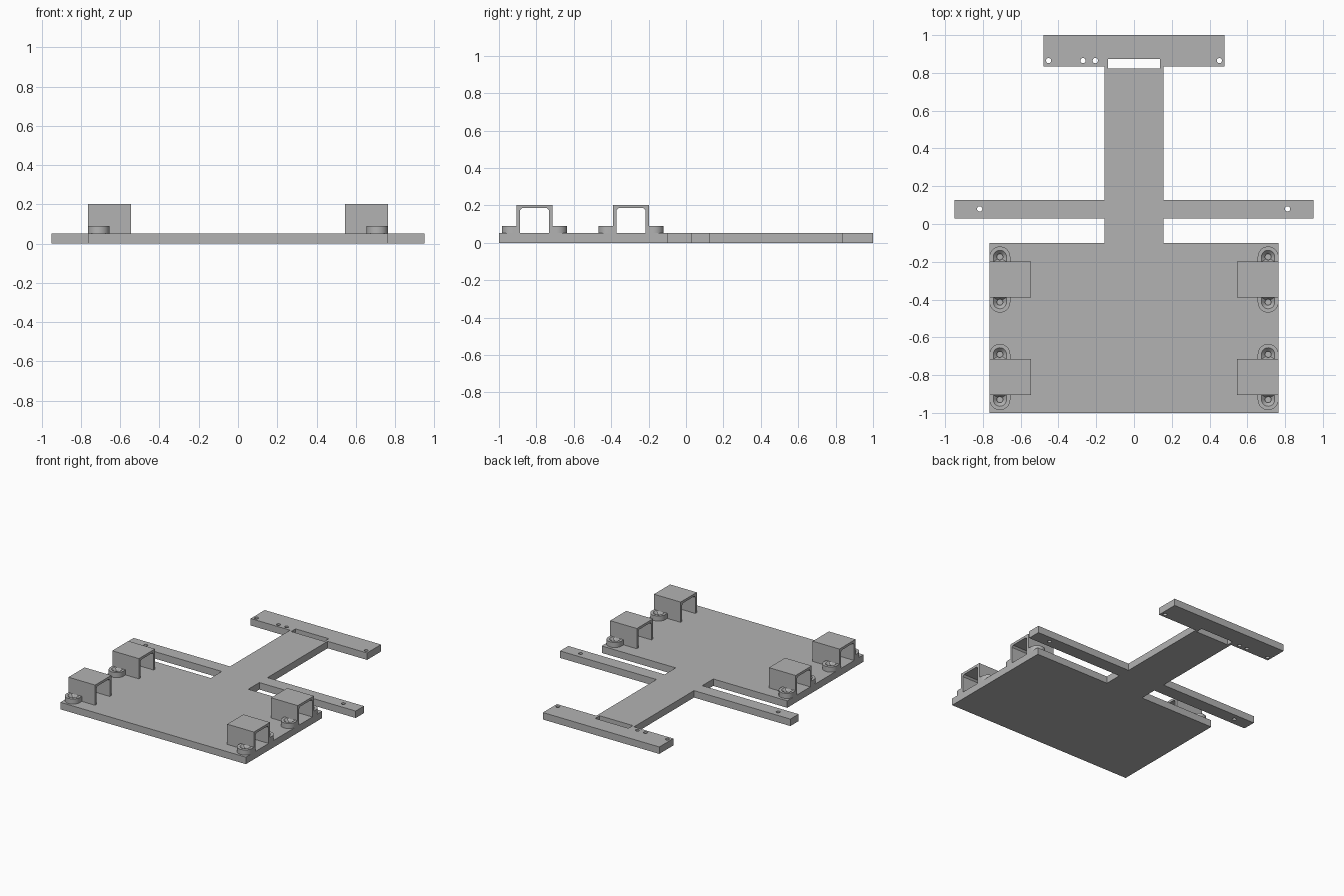
import bpy
import bmesh
from math import sin, cos, pi, radians

cube = bpy.data.objects.get("Cube")
if cube:
    bpy.data.objects.remove(cube, do_unlink=True)

grey = bpy.data.materials.new("plain_grey")
grey.use_nodes = True
grey.diffuse_color = (0.45, 0.45, 0.45, 1)
grey.node_tree.nodes["Principled BSDF"].inputs["Base Color"].default_value = grey.diffuse_color

THICK = 0.052      # plate thickness
TAB_TOP = 0.09
WALL = 0.026       # distance from a screw centre into the clip wall


def finish(name, bm):
    """Turn a bmesh into a clean, shaded object."""
    bmesh.ops.recalc_face_normals(bm, faces=bm.faces)
    mesh = bpy.data.meshes.new(name)
    bm.to_mesh(mesh)
    bm.free()
    mesh.materials.append(grey)
    obj = bpy.data.objects.new(name, mesh)
    bpy.context.collection.objects.link(obj)
    bpy.ops.object.select_all(action='DESELECT')
    obj.select_set(True)
    bpy.context.view_layer.objects.active = obj
    bpy.ops.object.shade_smooth_by_angle(angle=radians(30))
    return obj


def plate(name, loops, height):
    """Flat plate from an outline and its hole loops."""
    curve = bpy.data.curves.new(name + "_outline", 'CURVE')
    curve.dimensions = '2D'
    curve.fill_mode = 'BOTH'
    curve.extrude = height / 2
    for loop in loops:
        spline = curve.splines.new('POLY')
        spline.points.add(len(loop) - 1)
        for point, (x, y) in zip(spline.points, loop):
            point.co = (x, y, 0, 1)
        spline.use_cyclic_u = True
    temp = bpy.data.objects.new(name + "_outline", curve)
    bpy.context.collection.objects.link(temp)
    bpy.context.view_layer.update()
    bm = bmesh.new()
    graph = bpy.context.evaluated_depsgraph_get()
    bm.from_mesh(temp.evaluated_get(graph).to_mesh())
    bpy.data.objects.remove(temp, do_unlink=True)
    bmesh.ops.remove_doubles(bm, verts=bm.verts, dist=0.0001)
    bmesh.ops.translate(bm, verts=bm.verts, vec=(0, 0, height / 2))
    return finish(name, bm)


def circle(x, y, r, n=20):
    return [(x + r * cos(2 * pi * i / n), y + r * sin(2 * pi * i / n)) for i in range(n)]


def clip(name, side, y):
    """Arch-shaped clip, open along x."""
    half, inner, top, roof, cut = 0.095, 0.078, 0.203, 0.185, 0.012
    right = [(half, THICK), (half, top)]
    opening = [(inner, THICK), (inner, roof - cut), (inner - cut, roof)]
    profile = right + [(-a, b) for a, b in reversed(right)]
    profile += [(-a, b) for a, b in opening] + opening[::-1]
    bm = bmesh.new()
    face = bm.faces.new([bm.verts.new((side * 0.545, y + a, b)) for a, b in profile])
    out = bmesh.ops.extrude_face_region(bm, geom=[face])
    moved = [v for v in out["geom"] if isinstance(v, bmesh.types.BMVert)]
    bmesh.ops.translate(bm, verts=moved, vec=(side * 0.22, 0, 0))
    finish(name, bm)


def tab(name, x, y, facing, n=32):
    """Round-ended screw tab with a countersunk hole, square towards the clip."""
    rings = [(0.055, THICK, True), (0.055, TAB_TOP, True), (0.035, TAB_TOP, True),
             (0.016, 0.07, False), (0.016, THICK, False)]
    bm = bmesh.new()
    rows = []
    for r, z, squared in rings:
        row = []
        for i in range(n):
            c, s = cos(2 * pi * i / n), sin(2 * pi * i / n)
            px, py = r * c, r * s
            if squared and s < -0.001:
                m = max(abs(c), abs(s))
                px, py = r * c / m, WALL * s / m
            row.append(bm.verts.new((x + px, y + facing * py, z)))
        rows.append(row)
    for a, b in zip(rows, rows[1:] + rows[:1]):
        for i in range(n):
            j = (i + 1) % n
            bm.faces.new((a[i], a[j], b[j], b[i]))
    finish(name, bm)


# Main board: base, stem, thin cross arm and end bar in one outline
half = [(0.765, -1), (0.765, -0.1), (0.155, -0.1), (0.155, 0.03), (0.95, 0.03),
        (0.95, 0.127), (0.155, 0.127), (0.155, 0.835), (0.48, 0.835), (0.48, 1)]
outline = half + [(-x, y) for x, y in reversed(half)]
slot = [(-0.137, 0.822), (0.137, 0.822), (0.137, 0.874), (-0.137, 0.874)]
holes = [circle(x, 0.865, 0.014) for x in (-0.452, -0.27, -0.205, 0.452)]
holes += [circle(x, 0.08, 0.014) for x in (-0.817, 0.813)]
plate("main_board", [outline, slot] + holes, THICK)

# Four clips, each with a screw tab in front and behind
for side, side_name in ((1, "left"), (-1, "right")):
    for y, row_name in ((-0.81, "front"), (-0.294, "rear")):
        label = row_name + "_" + side_name
        clip(label + "_clip", side, y)
        for facing, end in ((-1, "front"), (1, "back")):
            tab(label + "_clip_" + end + "_tab", side * 0.71, y + facing * 0.12, facing)
